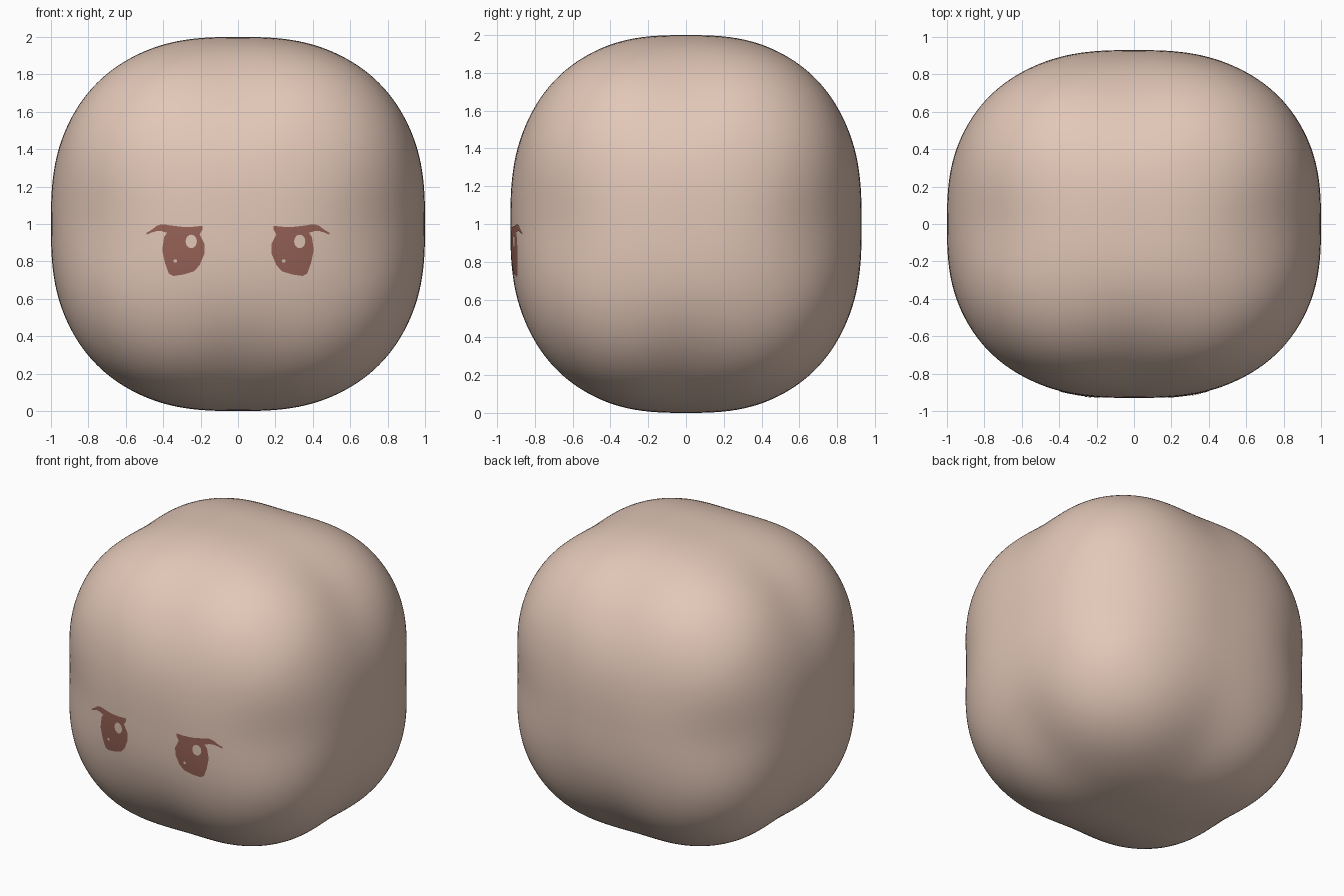
import bpy, bmesh, math
from mathutils import Vector
from mathutils.bvhtree import BVHTree

cube = bpy.data.objects.get("Cube")
if cube:
    bpy.data.objects.remove(cube, do_unlink=True)


def make_material(name, rgb):
    mat = bpy.data.materials.new(name)
    mat.use_nodes = True
    colour = (*rgb, 1.0)
    mat.diffuse_color = colour
    bsdf = mat.node_tree.nodes["Principled BSDF"]
    bsdf.inputs["Base Color"].default_value = colour
    bsdf.inputs["Roughness"].default_value = 0.8
    return mat


skin = make_material("skin", (0.76, 0.57, 0.474))
brown = make_material("eye_brown", (0.305, 0.122, 0.095))


def finish(bm, name, mat):
    for face in bm.faces:
        face.smooth = True
    mesh = bpy.data.meshes.new(name)
    bm.to_mesh(mesh)
    bm.free()
    mesh.materials.append(mat)
    obj = bpy.data.objects.new(name, mesh)
    bpy.context.scene.collection.objects.link(obj)
    return obj


# Head: a cube rounded into a soft block, its edges slightly pressed in
POWER, DENT, DEPTH = 2.65, 0.025, 0.93
bm = bmesh.new()
bmesh.ops.create_cube(bm, size=2)
bmesh.ops.subdivide_edges(bm, edges=bm.edges[:], cuts=47, use_grid_fill=True)
for v in bm.verts:
    d = v.co.normalized()
    a, b, c = (k * k for k in d)
    edge = 4 * (a * b + b * c + c * a) - 36 * a * b * c
    r = sum(abs(k) ** POWER for k in d) ** (-1 / POWER)
    p = d * r * (1 - DENT * edge * edge)
    v.co = (p.x, p.y * DEPTH, p.z + 1)
bmesh.ops.recalc_face_normals(bm, faces=bm.faces[:])
surface = BVHTree.FromBMesh(bm)
finish(bm, "head", skin)


# Thin plates laid on the front of the head
def on_face(x, z, lift):
    hit = surface.ray_cast(Vector((x, -3, z)), Vector((0, 1, 0)))[0]
    return hit - Vector((0, lift, 0))


def face_forward(bm):
    bm.normal_update()
    for face in bm.faces:
        if face.normal.y > 0:
            face.normal_flip()


def disc_plate(name, outline, centre, mat, lift, rings=4):
    bm = bmesh.new()
    cx, cz = centre
    loops = []
    for i in range(1, rings + 1):
        t = i / rings
        loops.append([bm.verts.new(on_face(cx + (x - cx) * t, cz + (z - cz) * t, lift))
                      for x, z in outline])
    hub = bm.verts.new(on_face(cx, cz, lift))
    n = len(outline)
    for j in range(n):
        k = (j + 1) % n
        bm.faces.new((hub, loops[0][j], loops[0][k]))
        for inner, outer in zip(loops, loops[1:]):
            bm.faces.new((inner[j], outer[j], outer[k], inner[k]))
    face_forward(bm)
    finish(bm, name, mat)


def strip_plate(name, sections, mat, lift):
    bm = bmesh.new()
    pairs = [(bm.verts.new(on_face(x, top, lift)), bm.verts.new(on_face(x, low, lift)))
             for x, top, low in sections]
    for (a, b), (c, d) in zip(pairs, pairs[1:]):
        bm.faces.new((a, b, d, c))
    face_forward(bm)
    finish(bm, name, mat)


def ellipse(cx, cz, rx, rz, n=20):
    return [(cx + rx * math.cos(math.tau * i / n), cz + rz * math.sin(math.tau * i / n))
            for i in range(n)]


EYE = [(.19, .99), (.24, .985), (.3, .985), (.385, .995), (.378, .955), (.395, .93),
       (.405, .86), (.39, .79), (.37, .735), (.345, .722), (.29, .73), (.235, .747),
       (.205, .78), (.18, .84), (.178, .89), (.205, .945), (.19, .97)]
LASH = [(.37, .995, .95), (.41, .998, .962), (.435, .99, .962), (.46, .97, .955), (.49, .952, .942)]

for side, s in (("left", 1), ("right", -1)):
    disc_plate(side + "_eye", [(s * x, z) for x, z in EYE], (s * .29, .86), brown, .003)
    strip_plate(side + "_eyelash", [(s * x, t, b) for x, t, b in LASH], brown, .003)
    # Highlights sit on the same side in both eyes
    for label, dx, z, rx, rz in (("large", .04, .907, .03, .036), ("small", -.045, .802, .01, .009)):
        x = s * .29 + dx
        disc_plate(f"{side}_eye_{label}_highlight", ellipse(x, z, rx, rz), (x, z), skin, .006, 2)
